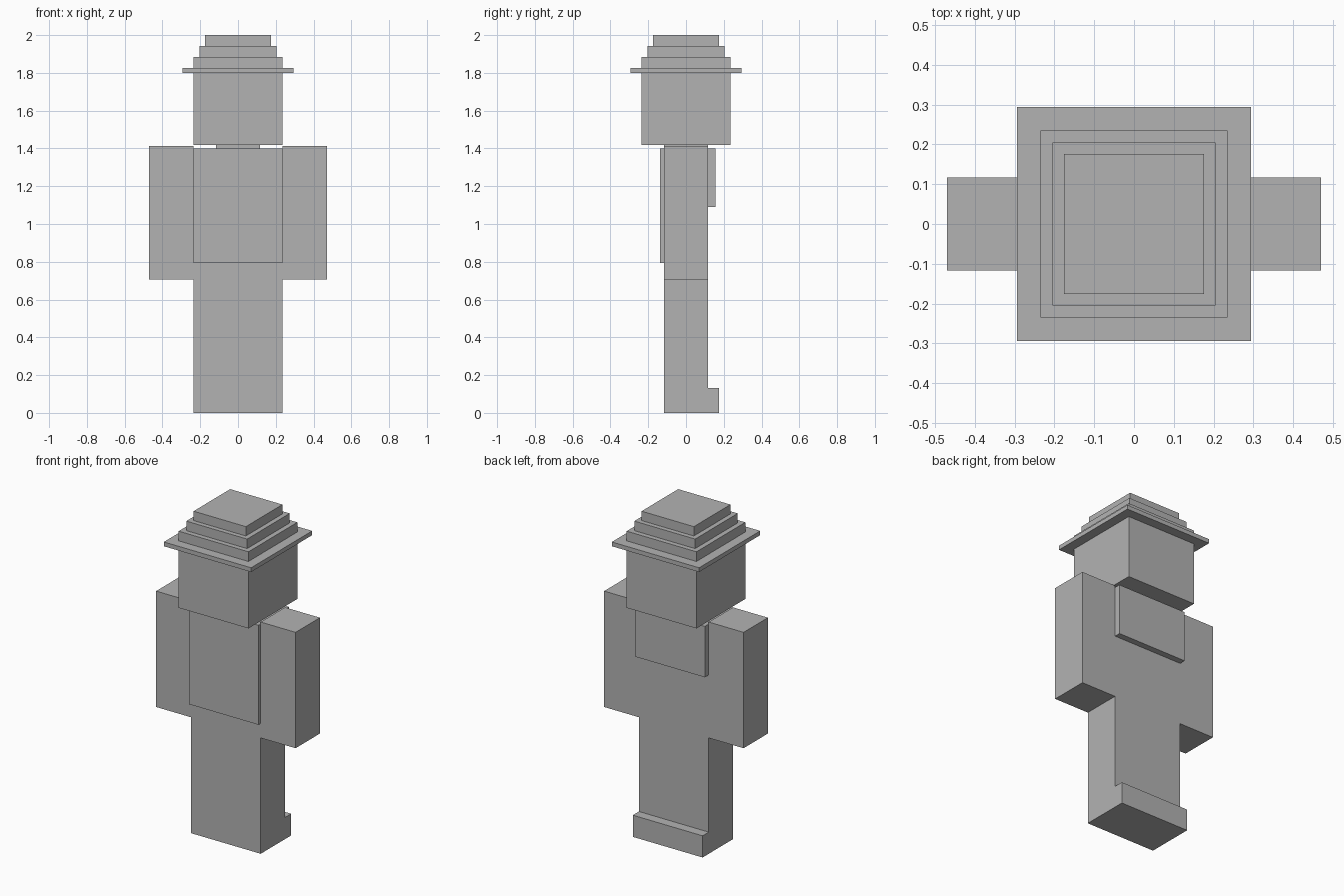
import bpy

if "Cube" in bpy.data.objects:
    bpy.data.objects.remove(bpy.data.objects["Cube"])

grey = bpy.data.materials.new("plain_grey")
grey.diffuse_color = (0.45, 0.45, 0.45, 1)
grey.use_nodes = True
grey.node_tree.nodes["Principled BSDF"].inputs["Base Color"].default_value = grey.diffuse_color


def box(name, x, y, z):
    """Axis-aligned box from (min, max) ranges."""
    bpy.ops.mesh.primitive_cube_add(size=1, location=[sum(r) / 2 for r in (x, y, z)])
    ob = bpy.context.object
    ob.name = name
    ob.scale = [r[1] - r[0] for r in (x, y, z)]
    bpy.ops.object.transform_apply(location=False, rotation=False, scale=True)
    ob.data.materials.append(grey)
    return ob


def block(name, half, z):
    """Square block centred on the z axis."""
    return box(name, (-half, half), (-half, half), z)


W, D = 0.235, 0.117  # half width and half depth of the body

# Legs, torso and neck
box("legs", (-W, W), (-D, D), (0, 0.706))
box("heel", (-W, W), (D, 0.176), (0, 0.132))
box("torso", (-W, W), (-D, D), (0.706, 1.40))
box("neck", (-D, D), (-D, D), (1.40, 1.418))

# Chest and back plates
box("chest_plate", (-W, W), (-0.138, -D), (0.794, 1.40))
box("back_pack", (-W, W), (D, 0.155), (1.09, 1.40))

# Arms
for side, name in ((-1, "left_arm"), (1, "right_arm")):
    box(name, sorted((side * W, side * 0.47)), (-D, D), (0.706, 1.412))

# Head and stepped hat
block("head", W, (1.418, 1.80))
block("hat_brim", 0.294, (1.80, 1.826))
block("hat_lower_tier", W, (1.826, 1.885))
block("hat_middle_tier", 0.205, (1.885, 1.943))
block("hat_top_tier", 0.176, (1.943, 2.0))
